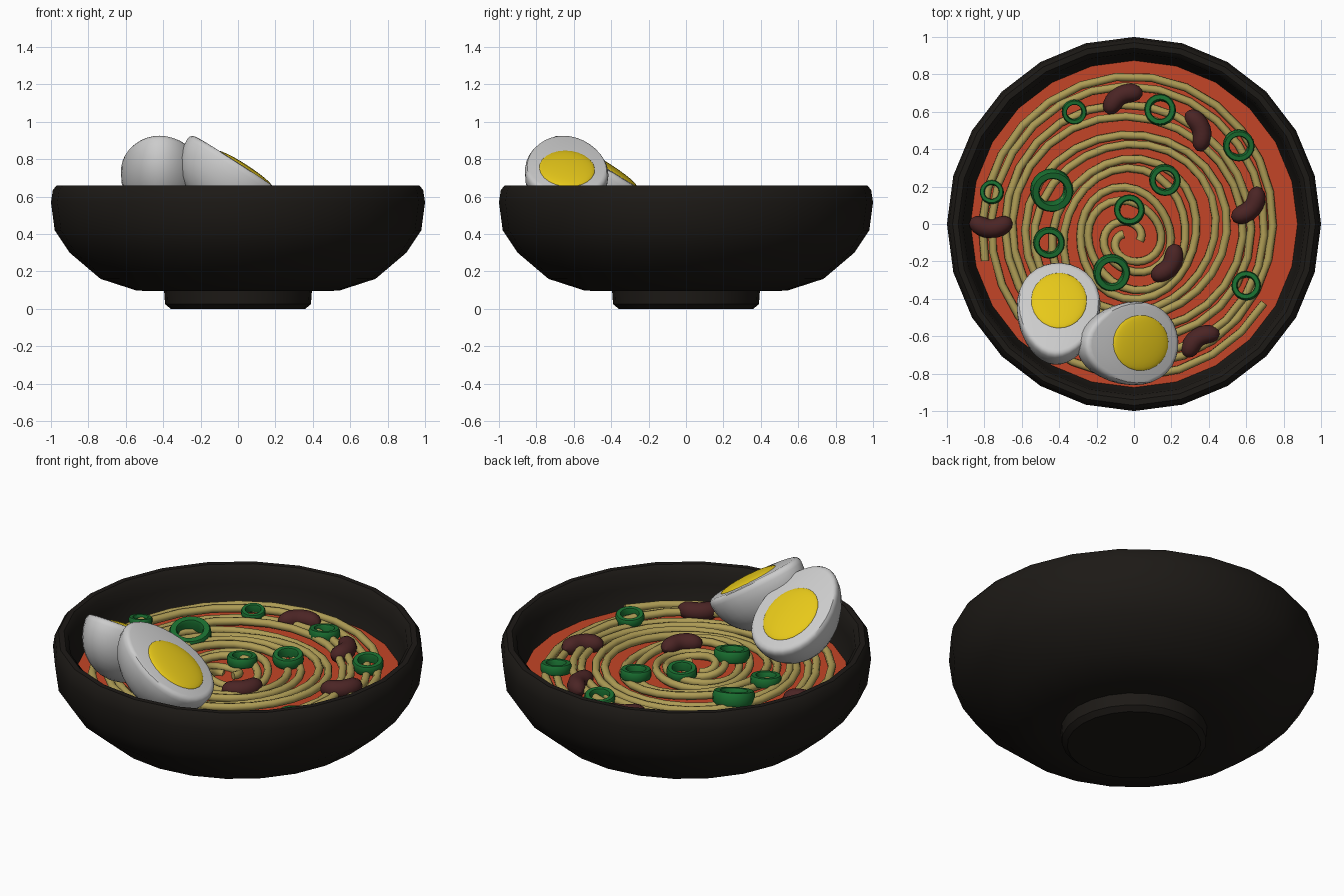
import bpy, bmesh, math, random
from math import sin, cos, pi, radians
from mathutils import Matrix, Vector

if "Cube" in bpy.data.objects:
    bpy.data.objects.remove(bpy.data.objects["Cube"])

random.seed(4)


def material(name, rgb):
    m = bpy.data.materials.new(name)
    m.diffuse_color = (*rgb, 1)
    m.use_nodes = True
    m.node_tree.nodes["Principled BSDF"].inputs["Base Color"].default_value = m.diffuse_color
    return m


BLACK = material("black_glaze", (0.012, 0.010, 0.008))
BROTH = material("red_broth", (0.55, 0.06, 0.02))
NOODLE = material("noodle", (0.42, 0.33, 0.09))
GREEN = material("green", (0.01, 0.16, 0.03))
BEAN = material("bean", (0.07, 0.018, 0.018))
YOLK = material("yolk", (0.80, 0.58, 0.01))


def finish(ob, mat, angle=40):
    if mat:
        ob.data.materials.append(mat)
    bpy.ops.object.select_all(action='DESELECT')
    ob.select_set(True)
    bpy.context.view_layer.objects.active = ob
    bpy.ops.object.shade_smooth_by_angle(angle=radians(angle))
    return ob


def loft(name, rings, mat, cap=True, loop=False, angle=40):
    """Skin a list of rings; cap the ends or join last to first."""
    bm = bmesh.new()
    vs = [[bm.verts.new(p) for p in r] for r in rings]
    n = len(vs[0])
    pairs = list(zip(vs, vs[1:])) + ([(vs[-1], vs[0])] if loop else [])
    for a, b in pairs:
        for i in range(n):
            j = (i + 1) % n
            bm.faces.new((a[i], a[j], b[j], b[i]))
    if cap and not loop:
        bm.faces.new(vs[0])
        bm.faces.new(vs[-1])
    bmesh.ops.recalc_face_normals(bm, faces=bm.faces)
    me = bpy.data.meshes.new(name)
    bm.to_mesh(me)
    bm.free()
    ob = bpy.data.objects.new(name, me)
    bpy.context.collection.objects.link(ob)
    return finish(ob, mat, angle)


def lathe(name, profile, n, mat, **kw):
    rings = [[(r * cos(2 * pi * i / n), r * sin(2 * pi * i / n), z) for i in range(n)]
             for r, z in profile]
    return loft(name, rings, mat, **kw)


def tube(name, points, depth, mat, radii=None, res=2):
    """Round strand along a path, converted to a mesh."""
    cu = bpy.data.curves.new(name, 'CURVE')
    cu.dimensions = '3D'
    cu.bevel_depth, cu.bevel_resolution, cu.use_fill_caps = depth, res, True
    sp = cu.splines.new('POLY')
    sp.points.add(len(points) - 1)
    for i, p in enumerate(points):
        sp.points[i].co = (*p, 1)
        sp.points[i].radius = radii[i] if radii else 1
    ob = bpy.data.objects.new(name, cu)
    bpy.context.collection.objects.link(ob)
    bpy.ops.object.select_all(action='DESELECT')
    ob.select_set(True)
    bpy.context.view_layer.objects.active = ob
    bpy.ops.object.convert(target='MESH')
    return finish(bpy.context.object, mat, 60)


# Bowl with foot, rounded rim and inner wall
lathe("bowl", [(0.36, 0), (0.39, 0.025), (0.395, 0.095), (0.54, 0.097), (0.735, 0.16),
               (0.90, 0.30), (0.98, 0.42), (1.0, 0.57), (0.99, 0.635), (0.97, 0.66),
               (0.94, 0.66), (0.915, 0.635), (0.905, 0.56), (0.87, 0.43), (0.80, 0.33),
               (0.62, 0.20), (0.40, 0.16)], 24, BLACK)

# Broth surface
lathe("broth", [(0.86, 0.42), (0.878, 0.445)], 24, BROTH)

# Two long noodles coiled from the middle to the wall
for k in range(2):
    turns, per = 5.6, 26
    phase = random.uniform(0, 6)
    pts = []
    for i in range(int(turns * per)):
        t = i / (turns * per)
        a = 2 * pi * turns * t + k * pi * 0.75
        r = 0.05 + 0.78 * t ** 0.9
        r += 0.022 * sin(2.3 * a + phase) * min(1, 4 * t) * (1 - t * 0.6)
        z = 0.462 + 0.012 * sin(1.7 * a + phase) + 0.012 * t
        pts.append((r * cos(a) - 0.02 * (1 - t), r * sin(a) - 0.09 * (1 - t), z))
    tube(f"noodle_{k + 1}", pts, 0.022, NOODLE)

# Spring onion rings: x, y, outer radius, tilt
RINGS = [(-.32, .60, .066, 8), (.14, .61, .084, -6), (.56, .42, .084, 8), (-.76, .17, .064, -8),
         (-.44, .18, .114, 14), (.165, .235, .084, 6), (-.025, .075, .082, -5),
         (-.455, -.10, .084, 7), (-.12, -.26, .098, 10), (.60, -.33, .078, -7)]
for i, (x, y, R, tilt) in enumerate(RINGS):
    h, q = R * 0.32, R * 0.60
    ob = lathe(f"onion_ring_{i + 1}",
               [(q, -h), (R * .93, -h), (R, -h * .6), (R, h * .6), (R * .93, h),
                (q + R * .06, h), (q, h * .6)], 20, GREEN, loop=True, angle=50)
    ob.location = (x, y, 0.492)
    ob.rotation_euler = (radians(tilt), radians(tilt * 0.5), 0)

# Kidney beans: x, y, heading
BEANS = [(-.06, .665, 30), (.335, .50, -72), (.61, .10, 230), (.175, -.21, 235),
         (.355, -.63, 35), (-.765, 0, 180)]
for i, (x, y, rot) in enumerate(BEANS):
    pts, rad = [], []
    for j in range(13):
        s = -1 + j / 6
        s = math.copysign(1 - (1 - abs(s)) ** 1.5, s)
        pts.append((0.105 * s, 0.025 - 0.055 * s * s, 0))
        rad.append(max(0.05, (1 - abs(s) ** 4) ** 0.5) * (0.92 + 0.08 * s * s))
    ob = tube(f"bean_{i + 1}", pts, 0.056, BEAN, rad, 3)
    ob.location = (x, y, 0.487)
    ob.rotation_euler = (0, 0, radians(rot))


# Halved eggs: domed white with a rounded rim, and a bulging yolk
def half_egg(name, loc, heading):
    L, W, D, n = 0.30, 0.222, 0.26, 32

    def ring(s, z):
        return [(L * s * cos(2 * pi * i / n),
                 W * s * sin(2 * pi * i / n) * (1 + 0.12 * cos(2 * pi * i / n)), z)
                for i in range(n)]

    prof = [(cos(p), -D * sin(p)) for p in (radians(88 - 11 * k) for k in range(9))]
    prof += [(0.985, 0.018), (0.95, 0.03), (0.89, 0.034)]
    mat = (Matrix.Translation(loc) @ Matrix.Rotation(radians(heading), 4, 'Z')
           @ Matrix.Rotation(radians(33), 4, 'Y'))
    white = loft(name + "_white", [ring(s, z) for s, z in prof], None)
    white.matrix_world = mat
    yolk = lathe(name + "_yolk", [(cos(p), sin(p)) for p in
                                  (radians(a) for a in (-20, 0, 15, 30, 45, 60, 75, 87))],
                 24, YOLK)
    yolk.matrix_world = mat @ Matrix.LocRotScale(Vector((0.045, 0, 0.032)), None,
                                                 Vector((0.178, 0.150, 0.024)))


half_egg("egg_front", (-0.02, -0.64, 0.745), 4)
half_egg("egg_left", (-0.405, -0.465, 0.745), 86)
